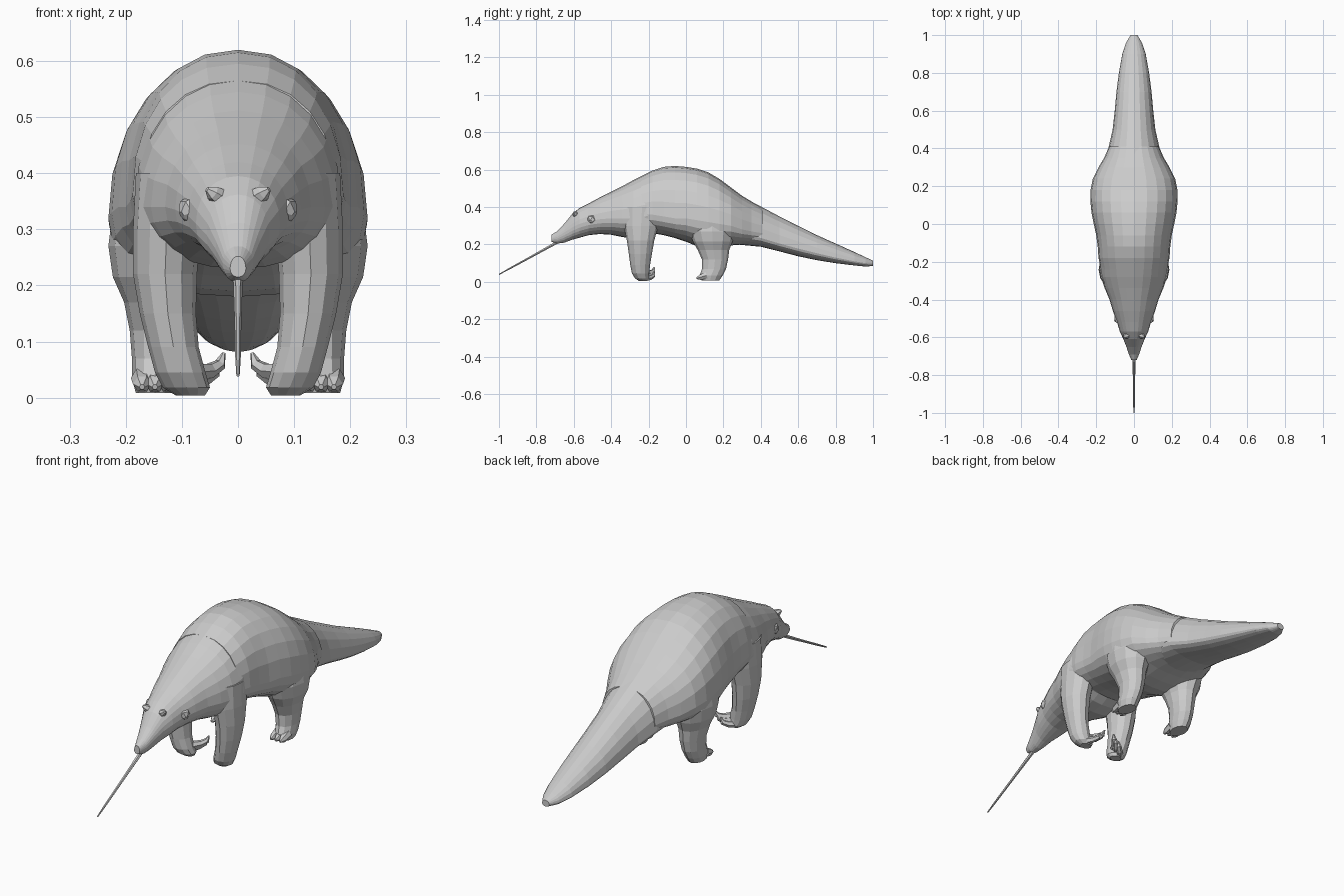
import bpy, bmesh
from math import sin, cos, pi, copysign
from mathutils import Vector


def spow(v, e):
    return copysign(abs(v) ** e, v)


def make(name, bm):
    bmesh.ops.recalc_face_normals(bm, faces=bm.faces)
    me = bpy.data.meshes.new(name)
    bm.to_mesh(me)
    bm.free()
    ob = bpy.data.objects.new(name, me)
    bpy.context.collection.objects.link(ob)
    return ob


def loft(name, rings):
    """Skin a list of equal-length point rings and cap both ends."""
    bm = bmesh.new()
    vs = [[bm.verts.new(p) for p in r] for r in rings]
    n = len(rings[0])
    for a, b in zip(vs, vs[1:]):
        for i in range(n):
            j = (i + 1) % n
            bm.faces.new((a[i], a[j], b[j], b[i]))
    bm.faces.new(vs[0])
    bm.faces.new(vs[-1])
    return make(name, bm)


def trunk_ring(y, bot, mid, top, w, n=24, e=1.0):
    """Cross-section across y: separate heights above and below the widest line."""
    pts = []
    for i in range(n):
        a = 2 * pi * i / n
        s = spow(sin(a), e)
        pts.append((w * spow(cos(a), e), y, mid + s * ((top - mid) if s > 0 else (mid - bot))))
    return pts


def leg_ring(x, y, z, rx, ry, tilt=0, n=12):
    return [(x + rx * cos(2 * pi * i / n), y + ry * sin(2 * pi * i / n),
             z + tilt * sin(2 * pi * i / n)) for i in range(n)]


def mirrored(name, rings):
    for side, s in (("right", 1), ("left", -1)):
        loft(name + "_" + side, [[(s * p[0], p[1], p[2]) for p in r] for r in rings])


def tube(points, n=6):
    """Rings along a path of (x, y, z, radius)."""
    rings = []
    for k, p in enumerate(points):
        a = Vector(points[max(k - 1, 0)][:3])
        b = Vector(points[min(k + 1, len(points) - 1)][:3])
        q = (b - a).to_track_quat('Z', 'Y')
        rings.append([tuple(Vector(p[:3]) + q @ Vector((p[3] * cos(2 * pi * i / n),
                      p[3] * sin(2 * pi * i / n), 0))) for i in range(n)])
    return rings


# arched armoured torso: y, bottom, widest height, top, half width
loft("torso", [trunk_ring(*s, e=0.9) for s in (
    (-0.24, 0.26, 0.36, 0.565, 0.175), (-0.18, 0.26, 0.36, 0.595, 0.188),
    (-0.12, 0.25, 0.35, 0.615, 0.192), (-0.06, 0.235, 0.34, 0.62, 0.2),
    (0.0, 0.215, 0.34, 0.615, 0.213), (0.06, 0.19, 0.33, 0.605, 0.225),
    (0.12, 0.18, 0.32, 0.585, 0.231), (0.18, 0.185, 0.31, 0.55, 0.23),
    (0.24, 0.195, 0.3, 0.505, 0.218), (0.30, 0.2, 0.28, 0.46, 0.188),
    (0.35, 0.2, 0.27, 0.43, 0.158), (0.41, 0.2, 0.26, 0.395, 0.132))])

# shoulders, neck and head tapering to the snout
loft("head_and_shoulders", [trunk_ring(*s, e=0.95) for s in (
    (-0.16, 0.27, 0.36, 0.59, 0.18), (-0.22, 0.24, 0.35, 0.575, 0.183),
    (-0.28, 0.23, 0.34, 0.545, 0.175), (-0.34, 0.24, 0.34, 0.512, 0.155),
    (-0.40, 0.252, 0.34, 0.482, 0.13), (-0.46, 0.256, 0.335, 0.452, 0.112),
    (-0.52, 0.25, 0.325, 0.42, 0.09), (-0.57, 0.236, 0.31, 0.395, 0.075),
    (-0.61, 0.225, 0.29, 0.362, 0.056), (-0.65, 0.21, 0.265, 0.312, 0.04),
    (-0.69, 0.205, 0.24, 0.27, 0.027), (-0.72, 0.215, 0.23, 0.252, 0.014))])

# thick tail, domed above with a flatter underside
loft("tail", [trunk_ring(*s, n=20) for s in (
    (0.27, 0.2, 0.26, 0.47, 0.15), (0.40, 0.188, 0.235, 0.403, 0.136),
    (0.50, 0.163, 0.205, 0.35, 0.113), (0.60, 0.137, 0.178, 0.3, 0.102),
    (0.70, 0.116, 0.153, 0.25, 0.093), (0.80, 0.1, 0.13, 0.205, 0.08),
    (0.90, 0.088, 0.11, 0.16, 0.062), (0.96, 0.082, 0.1, 0.132, 0.042),
    (1.0, 0.085, 0.098, 0.113, 0.018))])

# front legs with turned-in wrists
mirrored("front_leg", [leg_ring(*s) for s in (
    (0.12, -0.235, 0.40, 0.062, 0.1), (0.127, -0.24, 0.30, 0.06, 0.092),
    (0.13, -0.243, 0.22, 0.057, 0.073), (0.125, -0.244, 0.15, 0.05, 0.062),
    (0.115, -0.245, 0.09, 0.045, 0.053), (0.103, -0.243, 0.045, 0.045, 0.046),
    (0.092, -0.235, 0.018, 0.042, 0.037), (0.085, -0.228, 0.004, 0.026, 0.022))])

# front claws curling back and inward
for k, (dx, dz) in enumerate(((0, 0), (0.018, -0.012), (-0.01, 0.014))):
    mirrored("front_claw_%d" % (k + 1), tube([
        (0.085 + dx, -0.225, 0.032 + dz, 0.017), (0.06 + dx, -0.192, 0.034 + dz, 0.014),
        (0.042 + dx, -0.174, 0.045 + dz, 0.011), (0.035 + dx, -0.17, 0.066 + dz, 0.003)]))

# hind legs with broad thighs
mirrored("hind_leg", [leg_ring(*s) for s in (
    (0.13, 0.14, 0.36, 0.09, 0.12), (0.145, 0.14, 0.27, 0.086, 0.122),
    (0.148, 0.143, 0.215, 0.075, 0.106), (0.145, 0.147, 0.17, 0.058, 0.084),
    (0.143, 0.155, 0.12, 0.05, 0.07), (0.145, 0.15, 0.07, 0.044, 0.064),
    (0.148, 0.135, 0.035, 0.041, 0.062), (0.148, 0.13, 0.008, 0.034, 0.048))])

# hind toes
for k, x in enumerate((0.125, 0.148, 0.171)):
    mirrored("hind_toe_%d" % (k + 1), tube([
        (x, 0.11, 0.035, 0.02), (x, 0.075, 0.024, 0.016), (x, 0.056, 0.019, 0.005)]))

# ears and brows
mirrored("ear", tube([(0.075, -0.5, 0.335, 0.03), (0.092, -0.508, 0.33, 0.024),
                      (0.1, -0.512, 0.325, 0.008)]))
mirrored("brow", tube([(0.03, -0.585, 0.355, 0.018), (0.045, -0.595, 0.365, 0.014),
                       (0.055, -0.6, 0.372, 0.005)]))

# long thin tongue
loft("tongue", tube([(0, -0.67, 0.222, 0.009), (0, -0.83, 0.133, 0.006),
                     (0, -0.94, 0.073, 0.005), (0, -1.0, 0.04, 0.003)]))
